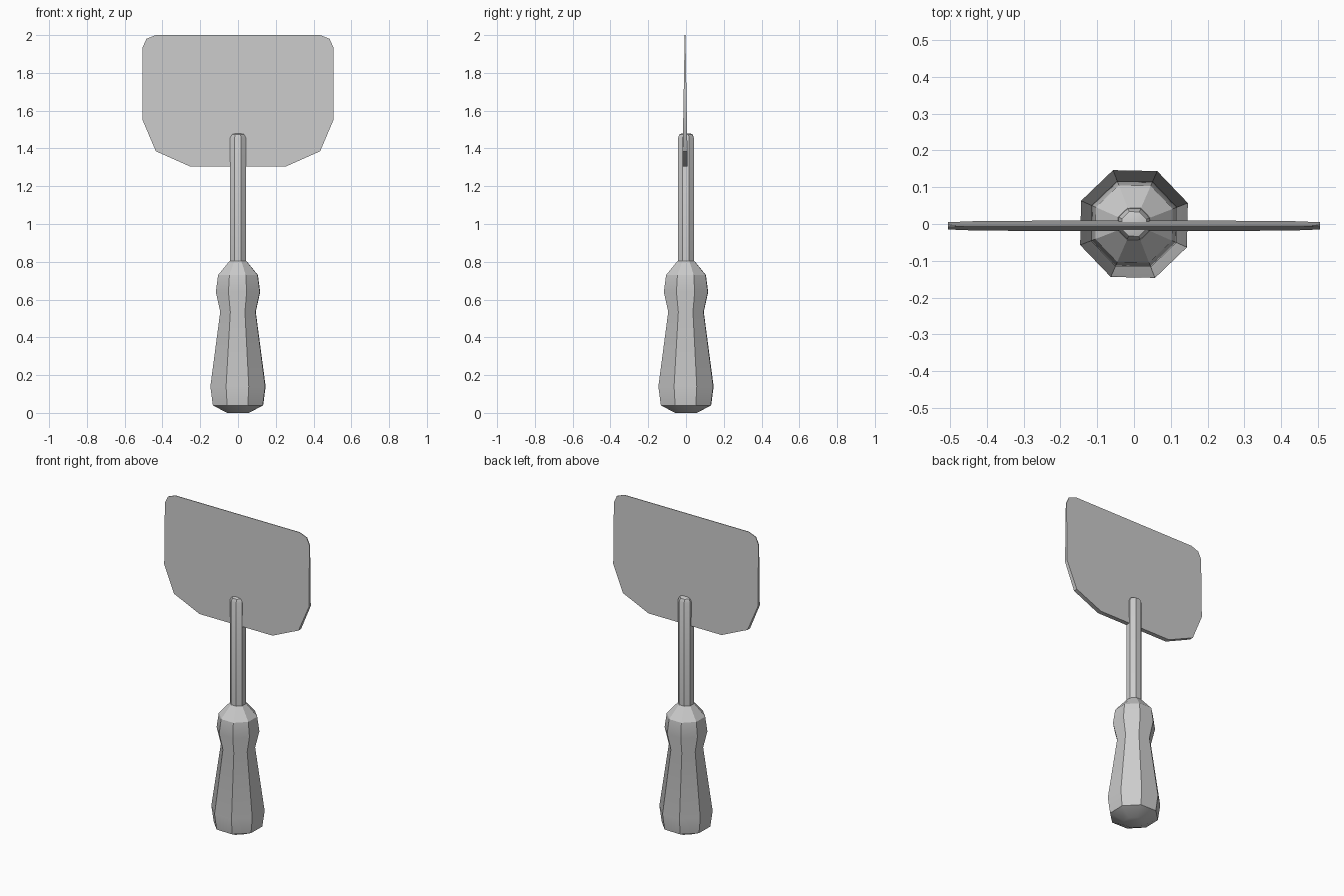
import bpy
import bmesh
from math import cos, sin, pi, radians

cube = bpy.data.objects.get("Cube")
if cube:
    bpy.data.objects.remove(cube)

SIDES = 8
TURN = radians(21.3)

grey = bpy.data.materials.new("plain_grey")
grey.use_nodes = True
colour = (0.6, 0.6, 0.6, 1)
grey.diffuse_color = colour
grey.node_tree.nodes["Principled BSDF"].inputs["Base Color"].default_value = colour


def finish(name, bm):
    bmesh.ops.recalc_face_normals(bm, faces=bm.faces)
    mesh = bpy.data.meshes.new(name)
    bm.to_mesh(mesh)
    bm.free()
    mesh.materials.append(grey)
    obj = bpy.data.objects.new(name, mesh)
    bpy.context.collection.objects.link(obj)
    bpy.ops.object.select_all(action="DESELECT")
    obj.select_set(True)
    bpy.context.view_layer.objects.active = obj
    bpy.ops.object.shade_smooth_by_angle(angle=radians(30))
    return obj


def bridge(bm, a, b):
    for i in range(len(a)):
        j = (i + 1) % len(a)
        bm.faces.new((a[i], a[j], b[j], b[i]))


def turned(name, profile):
    """Eight-sided turned part from (radius, height) pairs, capped at both ends."""
    bm = bmesh.new()
    rings = []
    for r, z in profile:
        angles = [TURN + 2 * pi * i / SIDES for i in range(SIDES)]
        rings.append([bm.verts.new((r * cos(a), r * sin(a), z)) for a in angles])
    for low, high in zip(rings, rings[1:]):
        bridge(bm, low, high)
    bm.faces.new(rings[0])
    bm.faces.new(rings[-1])
    return finish(name, bm)


# Swelling grip with a bulb below the shaft
turned("handle", [(0.062, 0), (0.143, 0.04), (0.157, 0.14), (0.101, 0.535),
                  (0.126, 0.64), (0.113, 0.73), (0.047, 0.805)])

# Slim shaft with a chamfered tip
turned("shaft", [(0.046, 0.79), (0.046, 1.455), (0.036, 1.475), (0.02, 1.48)])

# Flat blade, tapering in thickness towards its top edge
half = [(0.255, 1.305), (0.435, 1.385), (0.505, 1.55),
        (0.505, 1.935), (0.485, 1.98), (0.435, 2.0)]
outline = half + [(-x, z) for x, z in reversed(half)]
bm = bmesh.new()
sheets = []
for side in (-1, 1):
    sheet = []
    for x, z in outline:
        t = (z - 1.305) / 0.695
        sheet.append(bm.verts.new((x, -0.005 + side * (0.014 - 0.012 * t), z)))
    bm.faces.new(sheet)
    sheets.append(sheet)
bridge(bm, *sheets)
finish("blade", bm)
